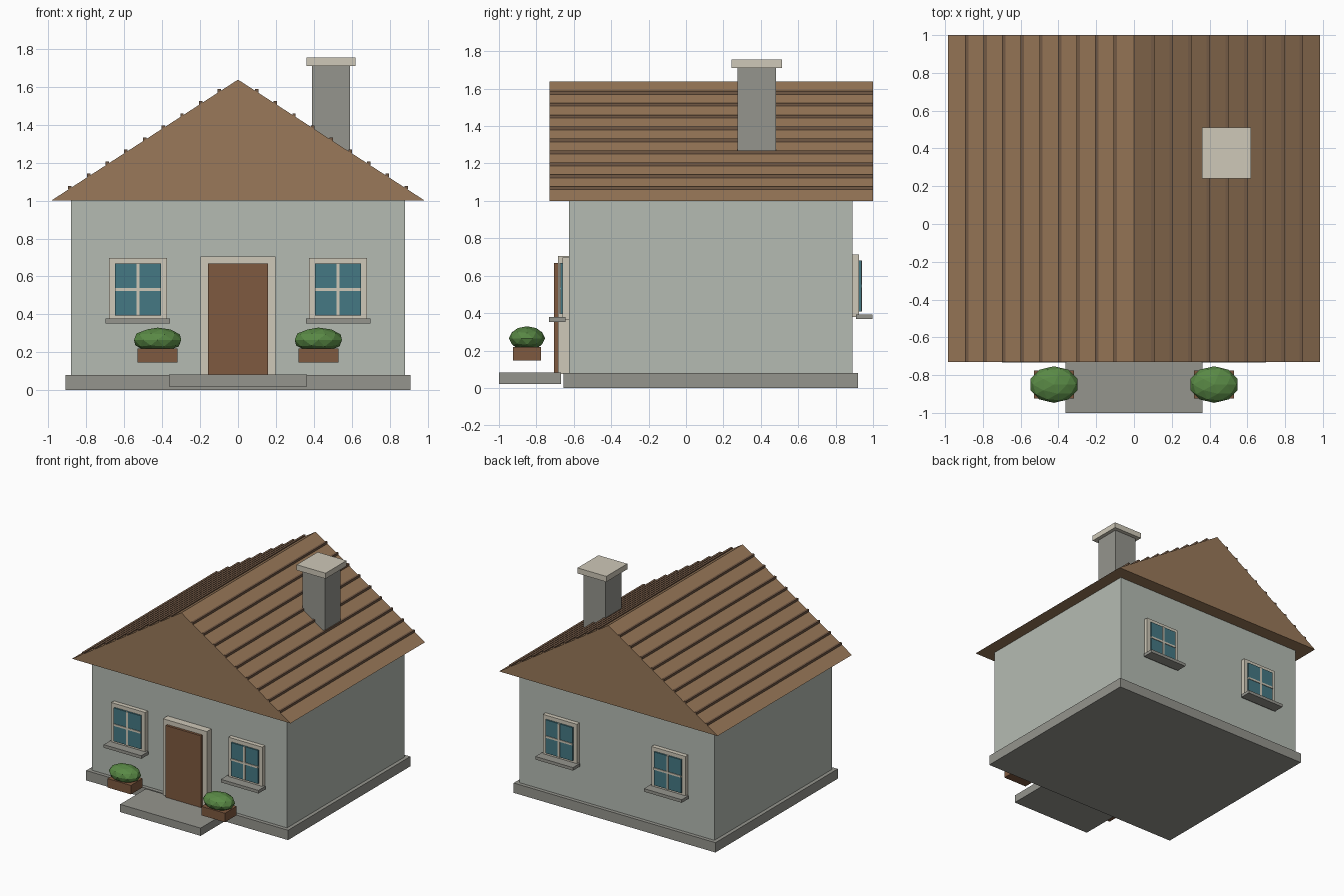
import bpy, bmesh
from mathutils import Matrix

if "Cube" in bpy.data.objects:
    bpy.data.objects.remove(bpy.data.objects["Cube"])


def material(name, rgb):
    m = bpy.data.materials.new(name)
    m.diffuse_color = (*rgb, 1)
    m.use_nodes = True
    m.node_tree.nodes["Principled BSDF"].inputs["Base Color"].default_value = m.diffuse_color
    return m


WALL = material("wall_paint", (0.46, 0.50, 0.45))
STONE = material("stone", (0.30, 0.30, 0.27))
ROOF = material("roof_brown", (0.32, 0.19, 0.10))
BATTEN = material("batten_brown", (0.17, 0.10, 0.06))
TRIM = material("trim_cream", (0.62, 0.58, 0.48))
WOOD = material("door_wood", (0.21, 0.10, 0.05))
GLASS = material("window_glass", (0.06, 0.19, 0.23))
LEAF = material("leaf_green", (0.10, 0.25, 0.06))


def finish(name, bm, mat):
    bmesh.ops.recalc_face_normals(bm, faces=bm.faces)
    me = bpy.data.meshes.new(name)
    bm.to_mesh(me)
    bm.free()
    me.materials.append(mat)
    ob = bpy.data.objects.new(name, me)
    bpy.context.collection.objects.link(ob)
    return ob


def box(name, x, y, z, mat):
    """Box from (min, max) ranges on each axis."""
    size = [r[1] - r[0] for r in (x, y, z)]
    mid = [(r[0] + r[1]) / 2 for r in (x, y, z)]
    bm = bmesh.new()
    bmesh.ops.create_cube(bm, size=1, matrix=Matrix.Translation(mid) @ Matrix.Diagonal((*size, 1)))
    return finish(name, bm, mat)


def window(name, cx, wall_y, out, dz):
    """Window on a wall at wall_y, facing out (-1 front, +1 back)."""
    def part(label, x0, x1, d0, d1, z0, z1, mat):
        ys = sorted((wall_y + out * d0, wall_y + out * d1))
        box(f"{name}_{label}", (cx + x0, cx + x1), ys, (z0 + dz, z1 + dz), mat)
    part("frame", -0.153, 0.153, -0.01, 0.035, 0.365, 0.698, TRIM)
    part("glass", -0.122, 0.122, 0.03, 0.047, 0.395, 0.667, GLASS)
    part("upright_bar", -0.008, 0.008, 0.03, 0.052, 0.395, 0.667, TRIM)
    part("cross_bar", -0.122, 0.122, 0.03, 0.052, 0.523, 0.539, TRIM)
    part("sill", -0.17, 0.17, 0.018, 0.108, 0.353, 0.378, STONE)


# Foundation, walls and doorstep
box("foundation", (-0.91, 0.91), (-0.655, 0.92), (0, 0.08), STONE)
box("walls", (-0.88, 0.88), (-0.625, 0.89), (0.07, 1.01), WALL)
box("doorstep", (-0.363, 0.363), (-1.0, -0.668), (0.02, 0.083), STONE)

# Gable roof: extruded triangle
W, EAVE, RIDGE, Y0, Y1 = 0.985, 1.0, 1.638, -0.73, 1.0
bm = bmesh.new()
gable = bm.faces.new([bm.verts.new(p) for p in ((-W, Y0, EAVE), (W, Y0, EAVE), (0, Y0, RIDGE))])
ext = bmesh.ops.extrude_face_region(bm, geom=[gable], use_keep_orig=True)
bmesh.ops.translate(bm, vec=(0, Y1 - Y0, 0), verts=[v for v in ext["geom"] if isinstance(v, bmesh.types.BMVert)])
finish("roof", bm, ROOF)

# Battens running along both slopes
for i in range(1, 10):
    x = W * i / 10
    z = RIDGE - (RIDGE - EAVE) * i / 10
    for side, s in (("left", -1), ("right", 1)):
        box(f"batten_{side}_{i}", (s * x - 0.009, s * x + 0.009), (Y0, Y1), (z - 0.004, z + 0.014), BATTEN)

# Chimney
box("chimney", (0.39, 0.59), (0.275, 0.48), (1.2, 1.715), STONE)
box("chimney_cap", (0.36, 0.62), (0.242, 0.512), (1.71, 1.755), TRIM)

# Door
box("door_frame", (-0.198, 0.198), (-0.685, -0.62), (0.075, 0.705), TRIM)
box("door", (-0.158, 0.158), (-0.705, -0.68), (0.08, 0.668), WOOD)

# Mirrored windows and planters
for side, s in (("left", -1), ("right", 1)):
    window(f"front_window_{side}", s * 0.528, -0.625, -1, 0)
    window(f"back_window_{side}", s * 0.49, 0.89, 1, 0.015)
    cx = s * 0.424
    box(f"planter_{side}", (cx - 0.106, cx + 0.106), (-0.925, -0.775), (0.147, 0.22), WOOD)
    bm = bmesh.new()
    bmesh.ops.create_icosphere(bm, subdivisions=2, radius=1, matrix=Matrix.Translation((cx, -0.85, 0.265))
                               @ Matrix.Diagonal((0.131, 0.097, 0.065, 1)))
    finish(f"bush_{side}", bm, LEAF)
